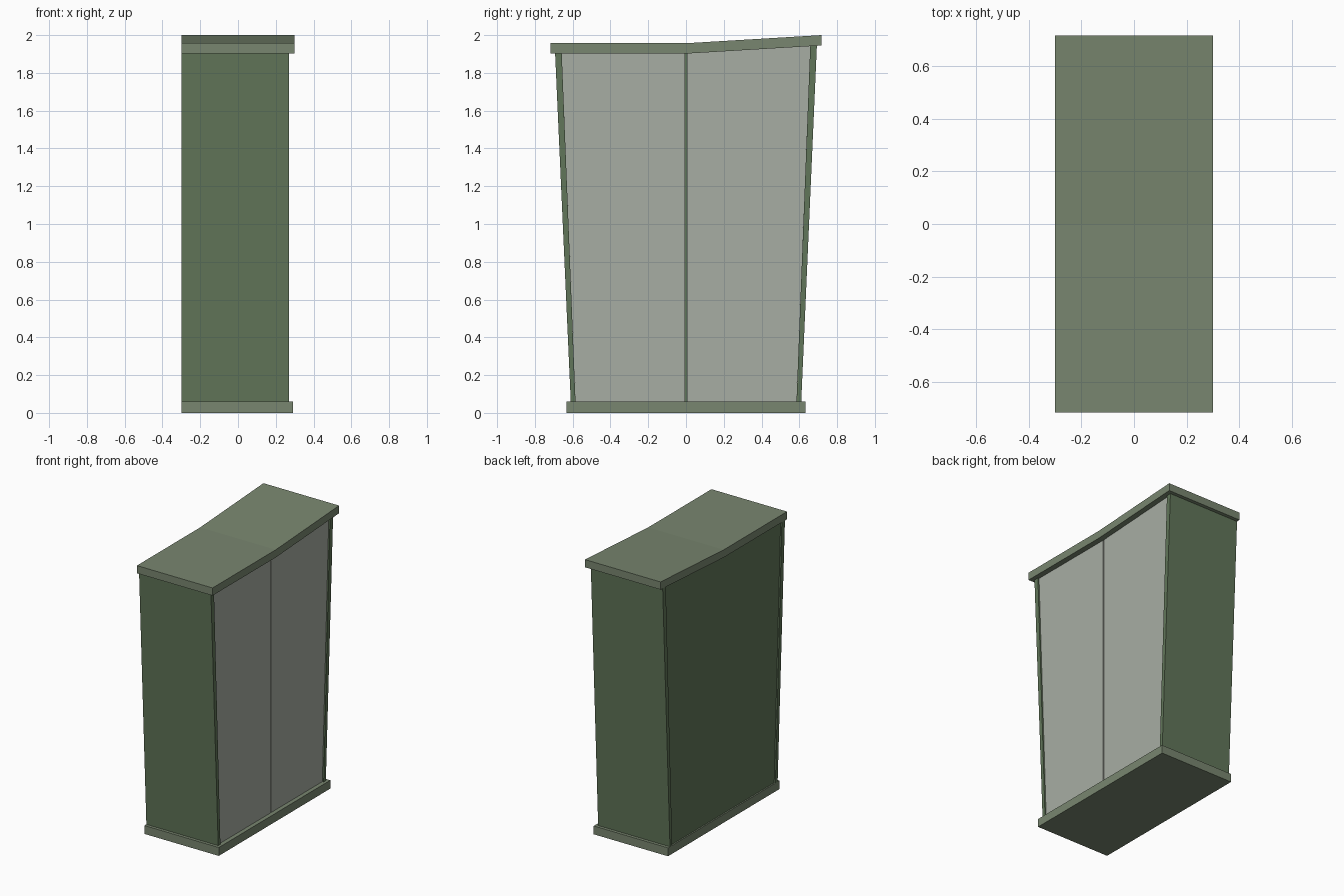
import bpy
import bmesh

if "Cube" in bpy.data.objects:
    bpy.data.objects.remove(bpy.data.objects["Cube"])


def material(name, rgb):
    m = bpy.data.materials.new(name)
    m.diffuse_color = (*rgb, 1)
    m.use_nodes = True
    m.node_tree.nodes["Principled BSDF"].inputs["Base Color"].default_value = m.diffuse_color
    return m


light_green = material("light_green", (0.19, 0.24, 0.16))
green = material("green", (0.12, 0.18, 0.10))
pale_grey = material("pale_grey", (0.39, 0.42, 0.37))


def prism(name, outline, x0, x1, mat):
    """Extrude a (y, z) outline along x from x0 to x1."""
    bm = bmesh.new()
    face = bm.faces.new([bm.verts.new((x0, y, z)) for y, z in outline])
    ext = bmesh.ops.extrude_face_region(bm, geom=[face])
    moved = [v for v in ext["geom"] if isinstance(v, bmesh.types.BMVert)]
    bmesh.ops.translate(bm, verts=moved, vec=(x1 - x0, 0, 0))
    bmesh.ops.recalc_face_normals(bm, faces=bm.faces)
    mesh = bpy.data.meshes.new(name)
    bm.to_mesh(mesh)
    bm.free()
    mesh.materials.append(mat)
    obj = bpy.data.objects.new(name, mesh)
    bpy.context.collection.objects.link(obj)
    return obj


# Plinth and bent roof slab
prism("base", [(-0.632, 0), (0.632, 0), (0.632, 0.06), (-0.632, 0.06)],
      -0.30, 0.29, light_green)
prism("roof", [(-0.717, 1.902), (0, 1.902), (0.717, 1.945),
               (0.717, 2.0), (0, 1.957), (-0.717, 1.957)],
      -0.30, 0.30, light_green)

# Leaning side boards and the doors, one of each per half
for label, s, top in (("left", -1, 1.905), ("right", 1, 1.946)):
    prism(label + "_side",
          [(s * 0.61, 0.058), (s * 0.693, top), (s * 0.658, top), (s * 0.585, 0.058)],
          -0.30, 0.27, green)
    prism(label + "_door",
          [(s * 0.005, 0.06), (s * 0.585, 0.06), (s * 0.658, top), (s * 0.005, 1.904)],
          0.24, 0.26, pale_grey)

# Centre divider and back panel
prism("divider", [(-0.012, 0.06), (0.012, 0.06), (0.012, 1.904), (-0.012, 1.904)],
      -0.27, 0.239, green)
prism("back_panel", [(-0.585, 0.06), (0.585, 0.06), (0.658, 1.944),
                     (0, 1.904), (-0.658, 1.904)],
      -0.29, -0.27, green)
